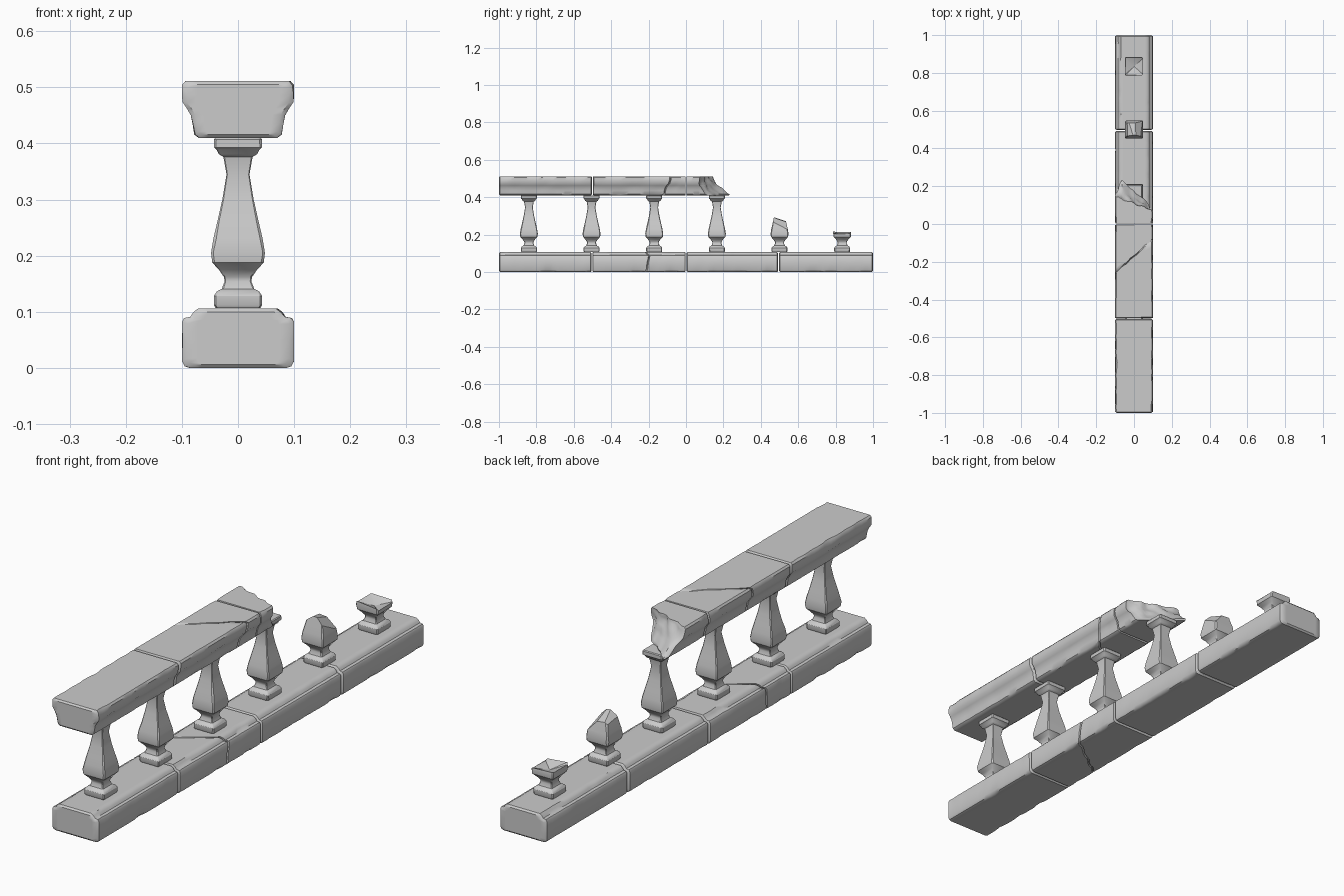
import bpy, bmesh, random
from math import radians
from mathutils import Vector, noise

if "Cube" in bpy.data.objects:
    bpy.data.objects.remove(bpy.data.objects["Cube"])

random.seed(4)

# (height, half width) cross-sections
BASE = [(0, .086), (.003, .095), (.012, .1), (.05, .1), (.082, .1), (.089, .096),
        (.091, .085), (.099, .08), (.106, .071)]
RAIL = [(.41, .070), (.416, .078), (.435, .081), (.45, .084), (.462, .091),
        (.474, .099), (.49, .1), (.504, .1), (.511, .094)]
BALUSTER = [(.107, .040), (.112, .043), (.128, .043), (.136, .038), (.141, .029),
            (.154, .024), (.162, .025), (.175, .034), (.188, .046), (.205, .048),
            (.23, .044), (.26, .037), (.30, .028), (.345, .0205), (.376, .026),
            (.381, .034), (.389, .038), (.393, .043), (.407, .043), (.41, .040)]


def finish(name, bm, angle):
    bmesh.ops.recalc_face_normals(bm, faces=bm.faces)
    me = bpy.data.meshes.new(name)
    bm.to_mesh(me)
    bm.free()
    ob = bpy.data.objects.new(name, me)
    bpy.context.collection.objects.link(ob)
    bpy.ops.object.select_all(action='DESELECT')
    ob.select_set(True)
    bpy.context.view_layer.objects.active = ob
    bpy.ops.object.shade_smooth_by_angle(angle=radians(angle))


def flat(y):
    return lambda x, z: y


def stone(name, rows, start, end, nx=10, ny=24):
    """Worn block: skin of a lattice whose two ends follow start(x, z), end(x, z)."""
    bm = bmesh.new()
    nz = len(rows) - 1
    zmid = (rows[0][0] + rows[-1][0]) / 2
    steps = [0, .012] + [j / ny for j in range(1, ny)] + [.988, 1]
    my = len(steps) - 1
    cache = {}

    def vert(i, j, k):
        if (i, j, k) in cache:
            return cache[i, j, k]
        z, hw = rows[k]
        x = (2 * i / nx - 1) * hw
        y0, y1 = start(x, z), end(x, z)
        y = y0 + (y1 - y0) * steps[j]
        if j in (0, my):                       # rounded block ends
            x *= .91
            z = zmid + (z - zmid) * .88
        elif i in (0, nx):                     # chipped long edges
            chip = max(0, noise.noise(Vector((x * 9, y * 17, z * 25))) - .08)
            edge = 1 if k in (0, 1, nz - 1, nz) else .4
            x *= 1 - .10 * chip * edge
        cache[i, j, k] = bm.verts.new((x, y, z))
        return cache[i, j, k]

    def skin(na, nb, at):
        for a in range(na):
            for b in range(nb):
                bm.faces.new((at(a, b), at(a + 1, b), at(a + 1, b + 1), at(a, b + 1)))

    for k in (0, nz):
        skin(nx, my, lambda a, b: vert(a, b, k))
    for i in (0, nx):
        skin(my, nz, lambda a, b: vert(i, a, b))
    for j in (0, my):
        skin(nx, nz, lambda a, b: vert(a, j, b))
    finish(name, bm, 40)


def baluster(name, y, cuts=(), hollow=0):
    """Square turned post; cuts are (point, normal) fracture planes."""
    bm = bmesh.new()
    rings = []
    for z, h in BALUSTER:
        ring = []
        for sx, sy in ((1, 1), (-1, 1), (-1, -1), (1, -1)):
            wear = .08 + .12 * max(0, noise.noise(Vector((sx * 3 + y * 31, sy * 3, z * 40))))
            a, b = Vector((sx, sy * (1 - wear), 0)), Vector((sx * (1 - wear), sy, 0))
            pair = (a, b) if sx * sy > 0 else (b, a)
            ring += [bm.verts.new(p * h + Vector((0, y, z))) for p in pair]
        rings.append(ring)
    for lo, hi in zip(rings, rings[1:]):
        for i in range(8):
            bm.faces.new((lo[i], lo[(i + 1) % 8], hi[(i + 1) % 8], hi[i]))
    bm.faces.new(rings[0])
    bm.faces.new(rings[-1])
    for point, normal in cuts:
        res = bmesh.ops.bisect_plane(bm, geom=bm.verts[:] + bm.edges[:] + bm.faces[:],
                                     plane_co=point, plane_no=normal, clear_outer=True)
        edges = [e for e in res['geom_cut'] if isinstance(e, bmesh.types.BMEdge)]
        cap = bmesh.ops.edgenet_fill(bm, edges=edges)['faces']
    if hollow:                                 # jagged broken bowl
        for v in cap[0].verts:
            v.co.z += random.uniform(-.006, .008)
        centre = bmesh.ops.poke(bm, faces=cap)['verts'][0]
        centre.co.z -= hollow
    finish(name, bm, 32)


def crack(offset, slope, gap):
    return lambda x, z: (offset + slope * x + gap + (z % .4) * .15
                         + .012 * noise.noise(Vector((x * 30, offset * 9, z * 20))))


def broken_end(x, z):
    s = min(1, max(0, (x + .1) / .2))
    t = min(1, max(0, (z - .41) / .1))
    top = .15 - .08 * s
    bottom = .275 - .185 * s ** .8 - .5 * max(0, .15 - s)
    return top + (bottom - top) * (1 - t) ** 1.4 + .014 * noise.noise(Vector((x * 28, 3, z * 28)))


# Plinth stones
G = .002
stone("base_block_1", BASE, flat(-1), flat(-.502 - G))
stone("base_block_2a", BASE, flat(-.502 + G), crack(-.285, .75, -.001), ny=12)
stone("base_block_2b", BASE, crack(-.285, .75, .001), flat(-G), ny=12)
stone("base_block_3", BASE, flat(G), flat(.495 - G))
stone("base_block_4", BASE, flat(.495 + G), flat(1))

# Handrail stones, the last one snapped off
stone("rail_block_1", RAIL, flat(-1), flat(-.5 - G))
stone("rail_block_2a", RAIL, flat(-.5 + G), crack(-.187, .9, -.001), ny=14)
stone("rail_block_2b", RAIL, crack(-.187, .9, .001), flat(-G), ny=12)
stone("rail_block_broken", RAIL, flat(G), broken_end, nx=14, ny=12)

# Balusters: four whole, two broken
for n, y in enumerate((-.84, -.505, -.17, .165)):
    baluster(f"baluster_{n + 1}", y)
baluster("baluster_broken_tall", .5, [((0, .475, .29), (.1, .35, 1)),
                                      ((-.008, .475, .29), (-.7, .1, 1)),
                                      ((.014, .5, .275), (1, .4, 1))])
baluster("baluster_broken_short", .835, [((0, .835, .212), (.08, -.06, 1))], hollow=.016)
